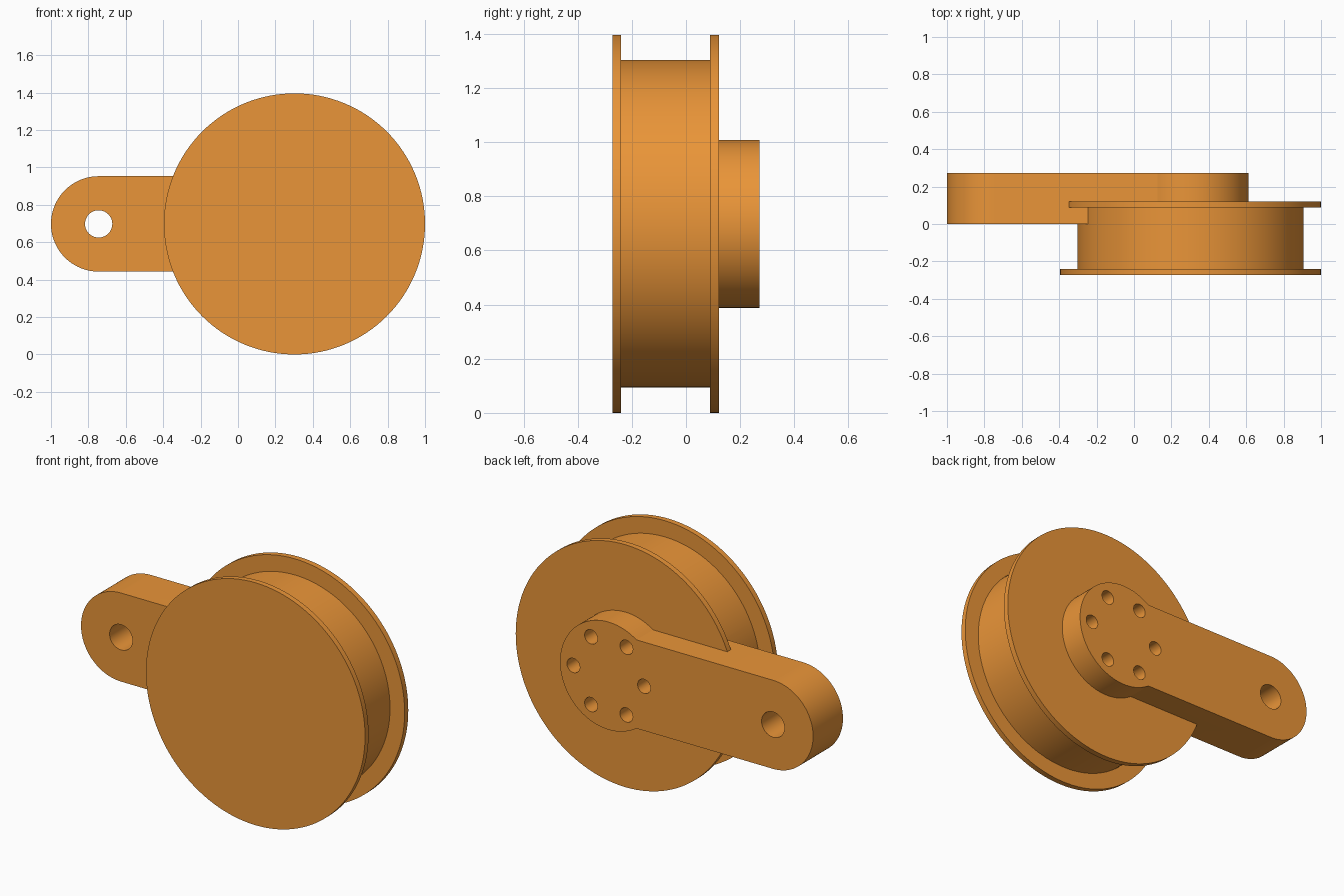
import bpy, bmesh
from math import sin, cos, pi, asin, radians

if "Cube" in bpy.data.objects:
    bpy.data.objects.remove(bpy.data.objects["Cube"])

CX, CZ = 0.302, 0.698      # wheel axis
AX = -0.745                # pivot hole axis
BACK = 0.272


def make_object(name, bm):
    bmesh.ops.recalc_face_normals(bm, faces=bm.faces)
    mesh = bpy.data.meshes.new(name)
    bm.to_mesh(mesh)
    bm.free()
    obj = bpy.data.objects.new(name, mesh)
    bpy.context.collection.objects.link(obj)
    return obj


def extrude_outline(name, pts, y0, y1):
    """Extrude a closed (x, z) outline along y."""
    bm = bmesh.new()
    face = bm.faces.new([bm.verts.new((x, y0, z)) for x, z in pts])
    ext = bmesh.ops.extrude_face_region(bm, geom=[face])
    verts = [g for g in ext["geom"] if isinstance(g, bmesh.types.BMVert)]
    bmesh.ops.translate(bm, verts=verts, vec=(0, y1 - y0, 0))
    return make_object(name, bm)


def arc(x, z, r, a0, a1, n):
    return [(x + r * cos(a0 + (a1 - a0) * i / n),
             z + r * sin(a0 + (a1 - a0) * i / n)) for i in range(n + 1)]


def lathe(name, profile, n):
    """Closed solid turned around the wheel axis from (radius, y) pairs."""
    bm = bmesh.new()
    rings = [[bm.verts.new((CX + r * cos(2 * pi * i / n), y,
                            CZ + r * sin(2 * pi * i / n))) for i in range(n)]
             for r, y in profile]
    for a, b in zip(rings, rings[1:]):
        for i in range(n):
            j = (i + 1) % n
            bm.faces.new((a[i], a[j], b[j], b[i]))
    bm.faces.new(rings[0])
    bm.faces.new(rings[-1])
    return make_object(name, bm)


def combine(obj, tool, operation):
    bpy.context.view_layer.objects.active = obj
    mod = obj.modifiers.new(operation.lower(), 'BOOLEAN')
    mod.operation = operation
    mod.solver = 'EXACT'
    mod.object = tool
    bpy.ops.object.modifier_apply(modifier=mod.name)
    bpy.data.objects.remove(tool, do_unlink=True)


# flanged wheel
wheel = lathe("flanged_wheel_with_arm", [
    (0.698, -BACK), (0.698, -0.24), (0.605, -0.24),
    (0.605, 0.088), (0.698, 0.088), (0.698, 0.121)], 128)

# arm with rounded end, running into the round hub
R_END, R_HUB = 0.255, 0.31
join = asin(R_END / R_HUB)
outline = (arc(AX, CZ, R_END, pi / 2, 3 * pi / 2, 48)
           + arc(CX, CZ, R_HUB, -pi + join, pi - join, 72))
arm = extrude_outline("arm", outline, 0, BACK)
combine(wheel, arm, 'UNION')

# pivot hole through the arm, ring of six blind bolt holes in the hub
drills = [(AX, CZ, 0.073, -0.1)]
drills += [(CX + 0.225 * cos(k * pi / 3), CZ + 0.225 * sin(k * pi / 3),
            0.041, 0.121) for k in range(6)]
for x, z, r, y0 in drills:
    cutter = extrude_outline("drill", arc(x, z, r, 0, 2 * pi, 40)[:-1], y0, 0.4)
    combine(wheel, cutter, 'DIFFERENCE')

# orange paint
paint = bpy.data.materials.new("orange_paint")
paint.diffuse_color = (0.82, 0.30, 0.04, 1)
paint.use_nodes = True
paint.node_tree.nodes["Principled BSDF"].inputs["Base Color"].default_value = paint.diffuse_color
wheel.data.materials.clear()
wheel.data.materials.append(paint)

bpy.ops.object.select_all(action='DESELECT')
wheel.select_set(True)
bpy.context.view_layer.objects.active = wheel
bpy.ops.object.shade_smooth_by_angle(angle=radians(30))
